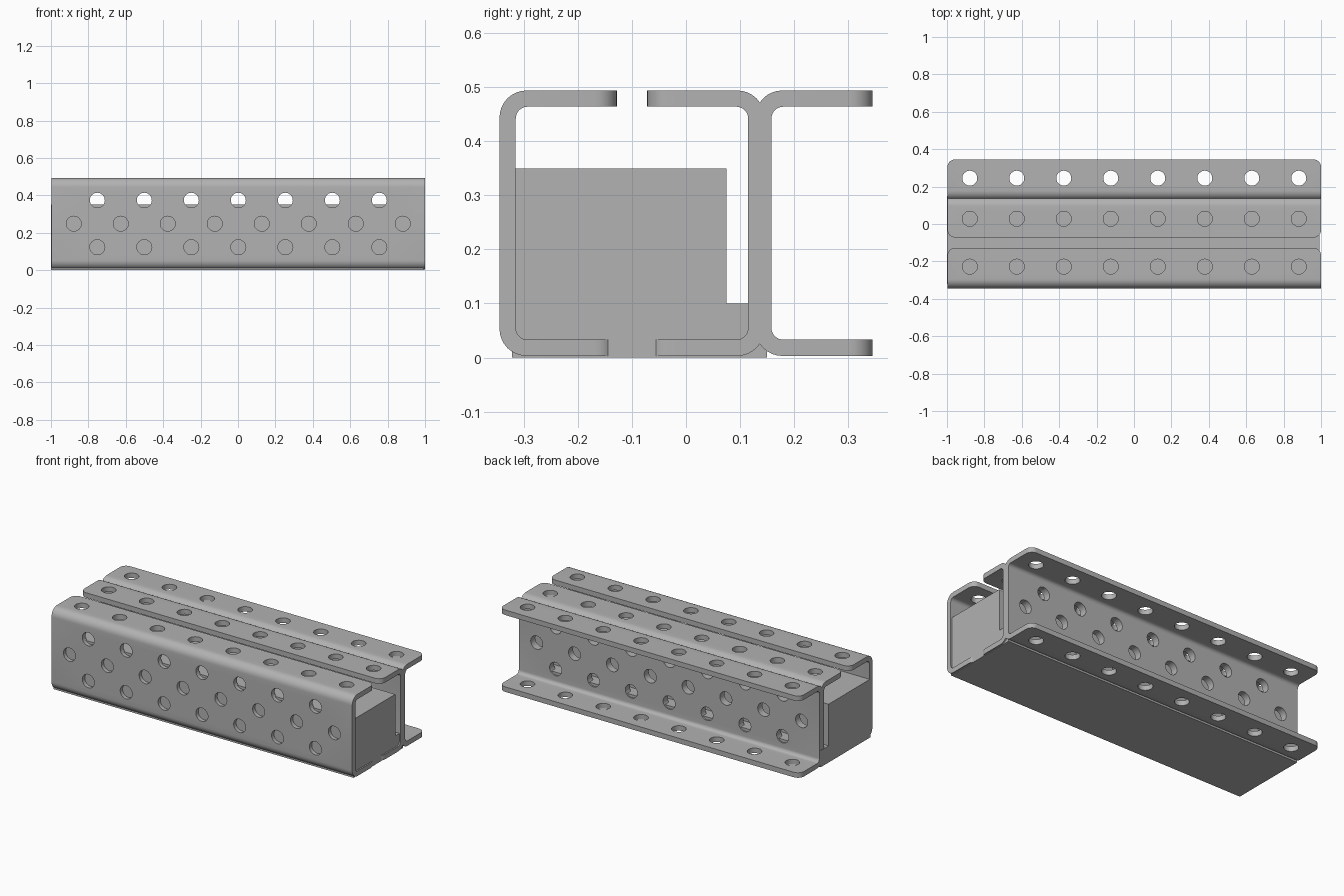
import bpy, bmesh, math
from mathutils import Matrix, Vector

if "Cube" in bpy.data.objects:
    bpy.data.objects.remove(bpy.data.objects["Cube"])

steel = bpy.data.materials.new("grey_steel")
steel.diffuse_color = (0.445, 0.445, 0.445, 1)
steel.use_nodes = True
steel.node_tree.nodes["Principled BSDF"].inputs["Base Color"].default_value = steel.diffuse_color

X0, X1 = -0.997, 1.0           # channel ends
Z0, Z1 = 0.003, 0.494          # channel bottom and top
WIDTH, THICK = 0.217, 0.03
R_OUT, R_IN, CORNER = 0.05, 0.022, 0.04
PITCH, HOLE_R = 0.2513, 0.04
XC, ZC = (X0 + X1) / 2, (Z0 + Z1) / 2


def add_object(name, bm):
    bmesh.ops.recalc_face_normals(bm, faces=bm.faces)
    mesh = bpy.data.meshes.new(name)
    bm.to_mesh(mesh)
    bm.free()
    mesh.materials.append(steel)
    obj = bpy.data.objects.new(name, mesh)
    bpy.context.collection.objects.link(obj)
    return obj


def extrude_profile(points, x0, x1):
    """Extrude a closed (y, z) outline along x."""
    bm = bmesh.new()
    face = bm.faces.new([bm.verts.new((x0, y, z)) for y, z in points])
    ext = bmesh.ops.extrude_face_region(bm, geom=[face])
    moved = [v for v in ext["geom"] if isinstance(v, bmesh.types.BMVert)]
    bmesh.ops.translate(bm, verts=moved, vec=(x1 - x0, 0, 0))
    return bm


def arc(cy, cz, r, a0, a1, n=8):
    return [(cy + r * math.cos(math.radians(a0 + (a1 - a0) * i / n)),
             cz + r * math.sin(math.radians(a0 + (a1 - a0) * i / n))) for i in range(n + 1)]


def channel(name, web_y, side):
    """Perforated C channel; side is the y direction the flanges point."""
    pts = [(WIDTH, Z1)] + arc(R_OUT, Z1 - R_OUT, R_OUT, 90, 180)
    pts += arc(R_OUT, Z0 + R_OUT, R_OUT, 180, 270) + [(WIDTH, Z0), (WIDTH, Z0 + THICK)]
    c = THICK + R_IN
    pts += arc(c, Z0 + c, R_IN, 270, 180) + arc(c, Z1 - c, R_IN, 180, 90)
    pts += [(WIDTH, Z1 - THICK)]
    bm = extrude_profile([(web_y + side * y, z) for y, z in pts], X0, X1)

    # Round the free corners of the flanges
    tip = web_y + side * WIDTH
    corners = [e for e in bm.edges
               if all(abs(v.co.y - tip) < 1e-4 for v in e.verts)
               and abs(e.verts[0].co.x - e.verts[1].co.x) < 1e-4]
    bmesh.ops.bevel(bm, geom=corners, offset=CORNER, segments=8, profile=0.5, affect='EDGES')
    obj = add_object(name, bm)

    # Drill the web rows and the flange rows
    holes = bmesh.new()

    def drill(loc, rot, depth):
        bmesh.ops.create_cone(holes, cap_ends=True, segments=32, radius1=HOLE_R, radius2=HOLE_R,
                              depth=depth, matrix=Matrix.Translation(Vector(loc)) @ rot)

    along_y = Matrix.Rotation(math.pi / 2, 4, 'X')
    upright = Matrix.Identity(4)
    for i in range(8):
        x = XC + (i - 3.5) * PITCH
        drill((x, web_y + side * THICK / 2, ZC), along_y, 0.06)
        for z in (Z0 + THICK / 2, Z1 - THICK / 2):
            drill((x, tip - side * 0.1, z), upright, 0.06)
    for i in range(7):
        for dz in (-PITCH / 2, PITCH / 2):
            drill((XC + (i - 3) * PITCH, web_y + side * THICK / 2, ZC + dz), along_y, 0.06)
    cutter = add_object(name + "_hole_cutter", holes)

    mod = obj.modifiers.new("holes", 'BOOLEAN')
    mod.operation, mod.solver, mod.object = 'DIFFERENCE', 'EXACT', cutter
    bpy.context.view_layer.objects.active = obj
    obj.select_set(True)
    bpy.ops.object.modifier_apply(modifier=mod.name)
    bpy.data.objects.remove(cutter)
    bpy.ops.object.shade_smooth_by_angle(angle=math.radians(30))
    obj.select_set(False)
    return obj


# Three channels: the middle and rear ones sit back to back
channel("front_channel", -0.345, 1)
channel("middle_channel", 0.145, -1)
channel("rear_channel", 0.128, 1)

# Stepped solid block between the front and middle channels
add_object("core_block", extrude_profile(
    [(-0.322, 0), (0.15, 0), (0.15, 0.1), (0.075, 0.1), (0.075, 0.35), (-0.322, 0.35)],
    -1.0, 0.992))
